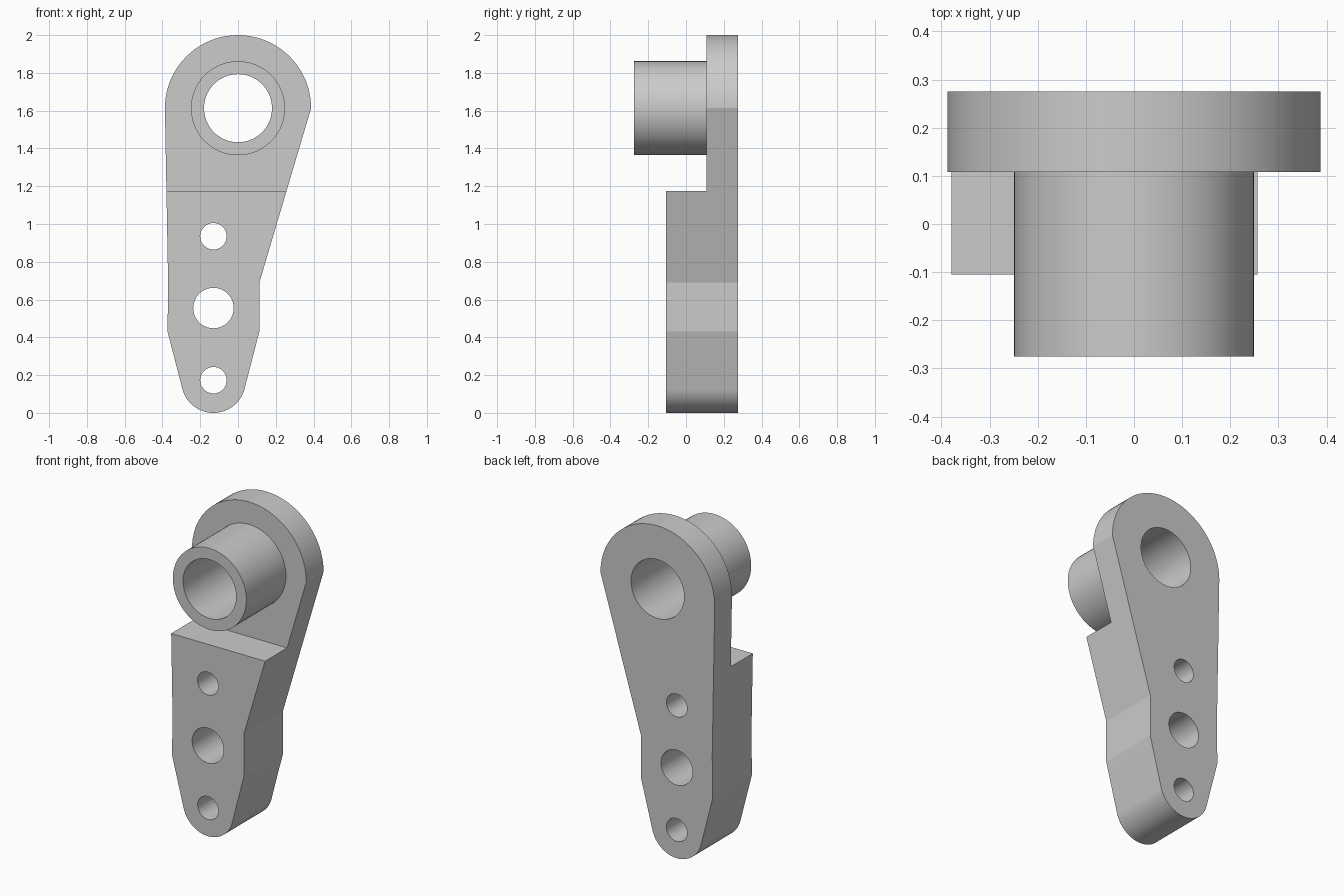
import bpy, bmesh
from math import sin, cos, radians
from mathutils import Vector

if "Cube" in bpy.data.objects:
    bpy.data.objects.remove(bpy.data.objects["Cube"])

FRONT, STEP, PLATE, BACK = -0.275, -0.105, 0.108, 0.275
BORE_Z, ARM_X = 1.613, -0.13

grey = bpy.data.materials.new("plain grey")
grey.use_nodes = True
colour = (0.6, 0.6, 0.6, 1)
grey.diffuse_color = colour
grey.node_tree.nodes["Principled BSDF"].inputs["Base Color"].default_value = colour


def arc(cx, cz, r, start, end, steps):
    angles = [radians(start + (end - start) * i / steps) for i in range(steps + 1)]
    return [(cx + r * cos(a), cz + r * sin(a)) for a in angles]


def prism(name, outline, y0, y1):
    """Extrude an x-z outline from y0 to y1."""
    bm = bmesh.new()
    face = bm.faces.new([bm.verts.new((x, y0, z)) for x, z in outline])
    side = bmesh.ops.extrude_face_region(bm, geom=[face])
    verts = [v for v in side["geom"] if isinstance(v, bmesh.types.BMVert)]
    bmesh.ops.translate(bm, verts=verts, vec=Vector((0, y1 - y0, 0)))
    bmesh.ops.recalc_face_normals(bm, faces=bm.faces)
    mesh = bpy.data.meshes.new(name)
    bm.to_mesh(mesh)
    bm.free()
    mesh.materials.append(grey)
    obj = bpy.data.objects.new(name, mesh)
    bpy.context.collection.objects.link(obj)
    return obj


def cylinder(name, x, z, r, y0, y1):
    return prism(name, arc(x, z, r, 0, 360, 72)[:-1], y0, y1)


def combine(target, tool, operation):
    """Apply a boolean and remove the tool object."""
    mod = target.modifiers.new(operation.lower(), "BOOLEAN")
    mod.operation, mod.object, mod.solver = operation, tool, "EXACT"
    bpy.ops.object.select_all(action="DESELECT")
    bpy.context.view_layer.objects.active = target
    target.select_set(True)
    bpy.ops.object.modifier_apply(modifier=mod.name)
    bpy.data.objects.remove(tool)


# Arm outline: round head, tapering flanks, round toe
outline = arc(0, BORE_Z, 0.387, 0, 180, 40)
outline += [(-0.37, 0.69), (-0.373, 0.43)]
outline += arc(ARM_X, 0.17, 0.17, 194.5, 345.5, 32)
outline += [(0.113, 0.43), (0.113, 0.69)]
arm = prism("lever_arm", outline, STEP, BACK)

# Step that leaves the head as a thinner plate
combine(arm, prism("step_cutter", [(-1, 1.175), (1, 1.175), (1, 3), (-1, 3)],
                   -1, PLATE), "DIFFERENCE")

# Boss on the head, then the bore and the three holes through the arm
combine(arm, cylinder("boss", 0, BORE_Z, 0.249, FRONT, PLATE + 0.05), "UNION")
for x, z, r in [(0, BORE_Z, 0.18), (ARM_X, 0.935, 0.07),
                (ARM_X, 0.555, 0.107), (ARM_X, 0.173, 0.07)]:
    combine(arm, cylinder("hole_cutter", x, z, r, -1, 1), "DIFFERENCE")

# Smooth round walls, crisp corners
bpy.ops.object.shade_smooth_by_angle(angle=radians(10))
